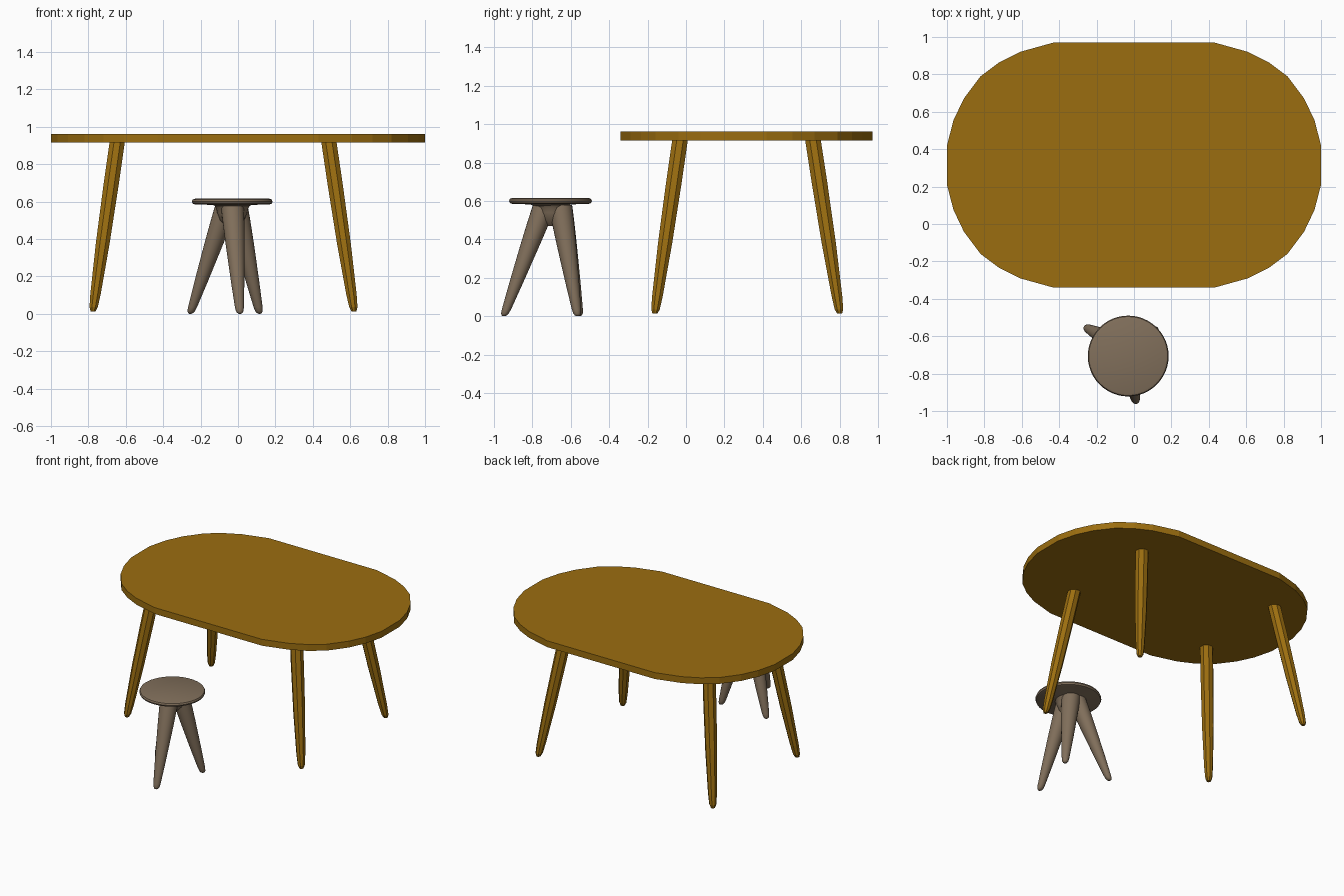
import bpy, bmesh, math
from mathutils import Vector

if "Cube" in bpy.data.objects:
    bpy.data.objects.remove(bpy.data.objects["Cube"])


def material(name, rgb):
    m = bpy.data.materials.new(name)
    m.diffuse_color = (*rgb, 1)
    m.use_nodes = True
    m.node_tree.nodes["Principled BSDF"].inputs["Base Color"].default_value = m.diffuse_color
    return m


WOOD = material("golden wood", (0.33, 0.155, 0.005))
STONE = material("warm grey", (0.22, 0.16, 0.105))


def finish(name, bm, mat, smooth=False):
    bmesh.ops.recalc_face_normals(bm, faces=bm.faces)
    me = bpy.data.meshes.new(name)
    bm.to_mesh(me)
    bm.free()
    me.materials.append(mat)
    ob = bpy.data.objects.new(name, me)
    bpy.context.collection.objects.link(ob)
    if smooth:
        bpy.ops.object.select_all(action='DESELECT')
        ob.select_set(True)
        bpy.context.view_layer.objects.active = ob
        bpy.ops.object.shade_smooth_by_angle(angle=math.radians(45))
    return ob


def loft(name, rings, sides, mat, smooth=False, turn=0.0):
    """Skin horizontal rings given as (x, y, z, radius) and cap both ends."""
    bm = bmesh.new()
    loops = []
    for x, y, z, r in rings:
        loops.append([bm.verts.new((x + r * math.cos(a), y + r * math.sin(a), z))
                      for a in (turn + math.tau * i / sides for i in range(sides))])
    for lo, hi in zip(loops, loops[1:]):
        for i in range(sides):
            j = (i + 1) % sides
            bm.faces.new((lo[i], lo[j], hi[j], hi[i]))
    bm.faces.new(loops[0][::-1])
    bm.faces.new(loops[-1])
    return finish(name, bm, mat, smooth)


def leg(name, foot, top, profile, sides, mat, smooth=False, turn=0.0):
    """Splayed leg; profile holds (fraction of height, radius)."""
    foot, top = Vector(foot), Vector(top)
    rings = [(*foot.lerp(top, t), r) for t, r in profile]
    return loft(name, rings, sides, mat, smooth, turn)


# Table top: one quarter outline mirrored into a faceted oval
quarter = [(1, .105), (.965, .24), (.91, .355), (.82, .475), (.72, .55), (.61, .605), (.43, .655)]
half = quarter + [(-x, y) for x, y in reversed(quarter)]
outline = half + [(-x, -y) for x, y in half]
bm = bmesh.new()
face = bm.faces.new([bm.verts.new((x, y + .315, .915)) for x, y in outline])
ext = bmesh.ops.extrude_face_region(bm, geom=[face])
bmesh.ops.translate(bm, vec=(0, 0, .046),
                    verts=[v for v in ext["geom"] if isinstance(v, bmesh.types.BMVert)])
finish("table_top", bm, WOOD)

# Four splayed, faceted table legs with blunt feet
table_profile = [(0, .014), (.025, .024), (.1, .03), (.4, .04), (.75, .044), (1, .044)]
for xn, xf, xt in (("left", -.775, -.645), ("right", .62, .485)):
    for yn, yf, yt in (("front", -.162, -.03), ("back", .8, .66)):
        leg(f"table_{yn}_{xn}_leg", (xf, yf, .013), (xt, yt, .925),
            table_profile, 8, WOOD, turn=math.pi / 8)

# Stool seat: thin disc with rounded rim, flaring out of a short hub
cx, cy = -.031, -.706
seat = [(.575, .088), (.582, .105), (.585, .2), (.589, .211), (.6, .216),
        (.611, .211), (.615, .2)]
loft("stool_seat", [(cx, cy, z, r) for z, r in seat], 48, STONE, True)
hub = [(.47, .035), (.5, .065), (.54, .08), (.565, .085), (.578, .095)]
loft("stool_hub", [(cx, cy + .01, z, r) for z, r in hub], 32, STONE, True)

# Three tapered stool legs with rounded tips
stool_profile = [(0, .006), (.008, .014), (.025, .02), (.06, .024), (.3, .036),
                 (.65, .051), (.85, .058), (1, .062)]
for name, foot, top in (("front", (.01, -.948, 0), (-.03, -.735, .58)),
                        ("back_left", (-.255, -.555, 0), (-.06, -.655, .58)),
                        ("back_right", (.115, -.565, 0), (-.01, -.655, .58))):
    leg(f"stool_{name}_leg", foot, top, stool_profile, 24, STONE, True)
